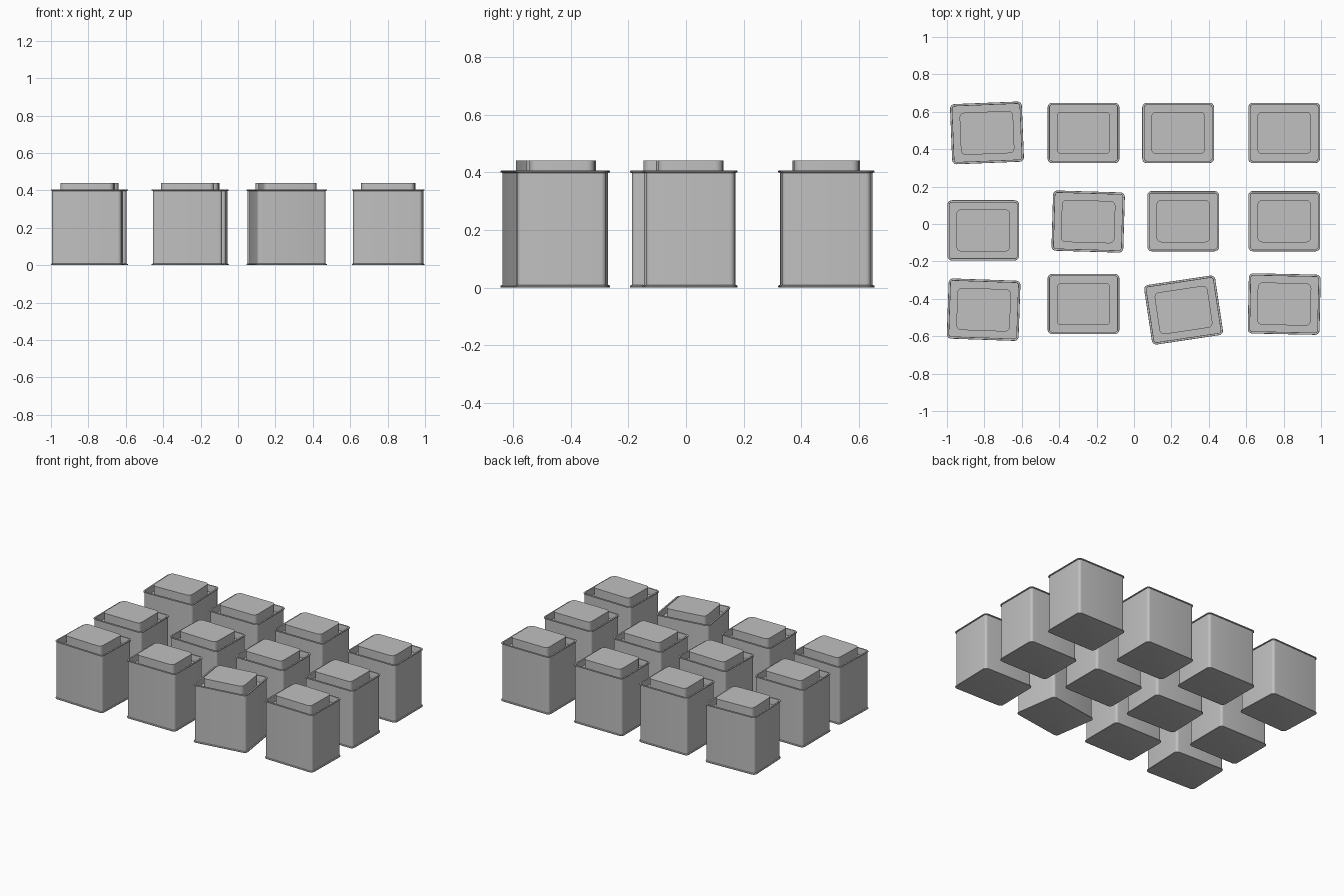
import bpy
import bmesh
from math import cos, sin, pi, radians

cube = bpy.data.objects.get("Cube")
if cube:
    bpy.data.objects.remove(cube, do_unlink=True)

# Single plain grey metal
grey = bpy.data.materials.new("plain grey")
grey.use_nodes = True
colour = (0.53, 0.53, 0.53, 1)
grey.diffuse_color = colour
grey.node_tree.nodes["Principled BSDF"].inputs["Base Color"].default_value = colour


def rounded_ring(bm, width, depth, radius, z, steps=5):
    """One rounded rectangle of vertices, anticlockwise from above."""
    ring = []
    hx, hy = width / 2 - radius, depth / 2 - radius
    for quarter, (sx, sy) in enumerate([(1, 1), (-1, 1), (-1, -1), (1, -1)]):
        for i in range(steps + 1):
            a = (quarter + i / steps) * pi / 2
            ring.append(bm.verts.new((sx * hx + radius * cos(a),
                                      sy * hy + radius * sin(a), z)))
    return ring


def lofted_mesh(name, width, depth, radius, profile):
    """Sweep an (inset, height) profile around a rounded rectangle, closed at both ends."""
    bm = bmesh.new()
    rings = [rounded_ring(bm, width - 2 * d, depth - 2 * d, max(radius - d, 0.006), z)
             for d, z in profile]
    n = len(rings[0])
    for low, high in zip(rings, rings[1:]):
        for i in range(n):
            j = (i + 1) % n
            bm.faces.new((low[i], low[j], high[j], high[i]))
    bm.faces.new(rings[0][::-1])
    bm.faces.new(rings[-1])
    mesh = bpy.data.meshes.new(name)
    bm.to_mesh(mesh)
    bm.free()
    mesh.materials.append(grey)
    return mesh


# Tin body: bottom bead, wall, folded rim and sunken top panel
body_mesh = lofted_mesh("tin_body", 0.384, 0.322, 0.024, [
    (0.006, 0), (0.001, 0.001), (0, 0.004), (0.001, 0.007), (0.007, 0.009),
    (0.007, 0.398), (0.001, 0.399), (0, 0.402), (0.001, 0.405), (0.006, 0.406),
    (0.011, 0.405), (0.012, 0.402), (0.012, 0.36)])

# Raised lid standing on the sunken panel
lid_mesh = lofted_mesh("tin_lid", 0.286, 0.226, 0.026, [(0, 0.358), (0, 0.44)])

# Rows of tins as (x, y, turn in degrees), a few knocked out of line
tins = [
    (-0.786, 0.487, 2.3), (-0.27, 0.487, 0), (0.236, 0.487, 0), (0.803, 0.487, 0),
    (-0.806, -0.034, 0), (-0.245, 0.013, -1.7), (0.263, 0.015, 0), (0.803, 0.015, 0),
    (-0.804, -0.458, -2), (-0.27, -0.428, 0), (0.265, -0.46, 8.5), (0.803, -0.428, -1.2),
]

parts = []
for number, (x, y, turn) in enumerate(tins, 1):
    for part, mesh in (("tin_body", body_mesh), ("tin_lid", lid_mesh)):
        obj = bpy.data.objects.new(f"{part}_{number}", mesh)
        obj.location = (x, y, 0)
        obj.rotation_euler.z = radians(turn)
        bpy.context.collection.objects.link(obj)
        parts.append(obj)

# Smooth corners, sharp edges (tins share their meshes)
bpy.ops.object.select_all(action='DESELECT')
for obj in parts[:2]:
    obj.select_set(True)
bpy.context.view_layer.objects.active = parts[0]
bpy.ops.object.shade_smooth_by_angle(angle=radians(35))
bpy.ops.object.select_all(action='DESELECT')
